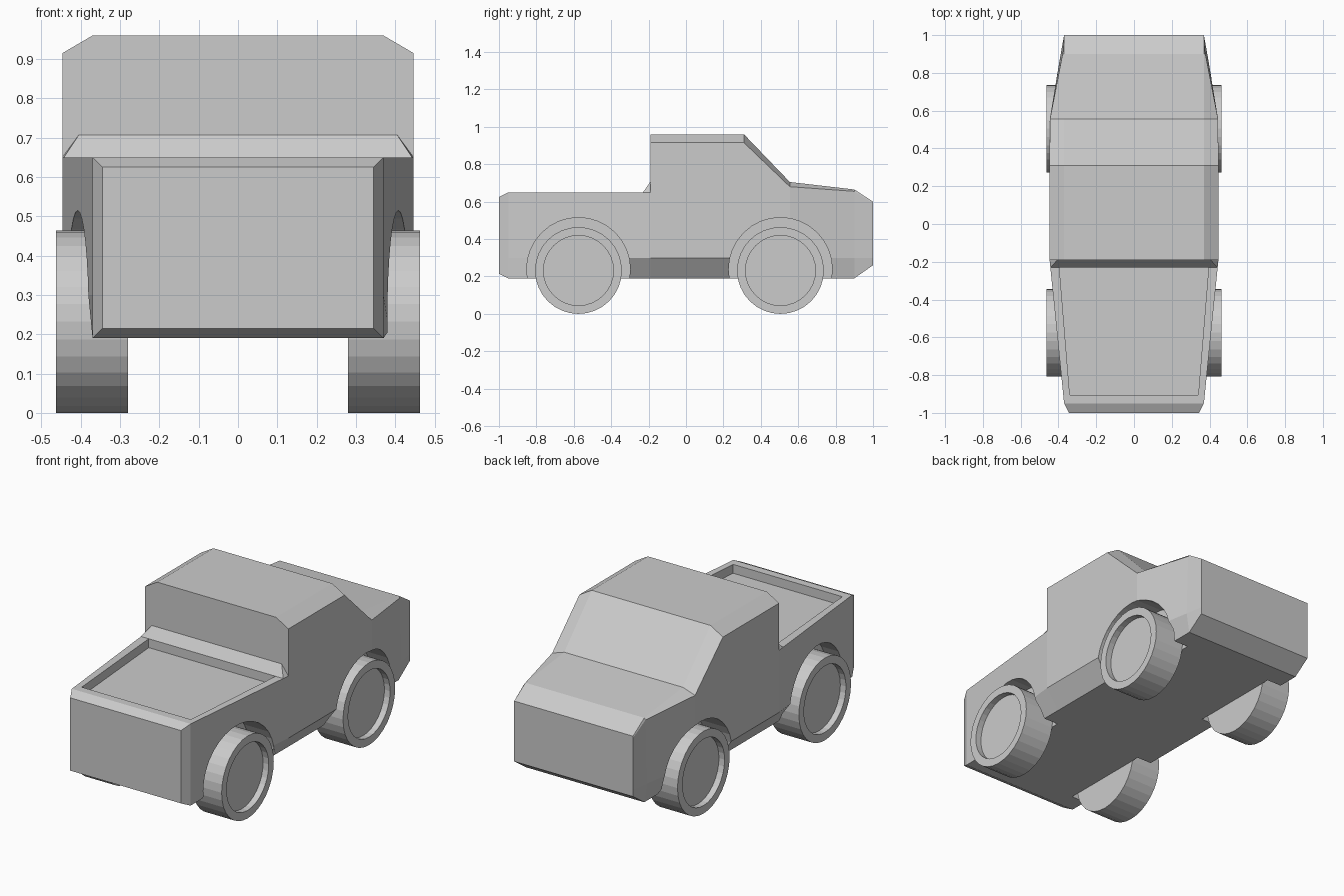
import bpy, bmesh
from math import pi
from mathutils import Matrix

if "Cube" in bpy.data.objects:
    bpy.data.objects.remove(bpy.data.objects["Cube"])

grey = bpy.data.materials.new("plain_grey")
grey.use_nodes = True
grey.diffuse_color = (0.6, 0.6, 0.6, 1)
grey.node_tree.nodes["Principled BSDF"].inputs["Base Color"].default_value = (0.6, 0.6, 0.6, 1)


def make(name, bm, smooth=False):
    bmesh.ops.recalc_face_normals(bm, faces=bm.faces[:])
    mesh = bpy.data.meshes.new(name)
    bm.to_mesh(mesh)
    bm.free()
    mesh.materials.append(grey)
    ob = bpy.data.objects.new(name, mesh)
    bpy.context.scene.collection.objects.link(ob)
    return ob


def loft(name, stations):
    """Each station is y followed by (half width, z) pairs from bottom to top."""
    bm = bmesh.new()
    rings = []
    for y, pairs in stations:
        right = [bm.verts.new((w, y, z)) for w, z in pairs]
        left = [bm.verts.new((-w, y, z)) for w, z in reversed(pairs)]
        rings.append(right + left)
    n = len(rings[0])
    for a, b in zip(rings, rings[1:]):
        for i in range(n):
            j = (i + 1) % n
            bm.faces.new((a[i], a[j], b[j], b[i]))
    bm.faces.new(rings[0])
    bm.faces.new(rings[-1])
    return make(name, bm)


def cut(target, cutter):
    cutter.hide_render = True
    mod = target.modifiers.new("cut", 'BOOLEAN')
    mod.operation = 'DIFFERENCE'
    mod.solver = 'EXACT'
    mod.object = cutter
    bpy.context.view_layer.update()
    graph = bpy.context.evaluated_depsgraph_get()
    mesh = bpy.data.meshes.new_from_object(target.evaluated_get(graph))
    target.modifiers.clear()
    target.data = mesh
    bpy.data.objects.remove(cutter)


def arch_cutter(side, y):
    bm = bmesh.new()
    place = Matrix.Translation((side * 0.44, y, 0.238)) @ Matrix.Rotation(pi / 2, 4, 'Y')
    bmesh.ops.create_cone(bm, cap_ends=True, segments=32, radius1=0.277,
                          radius2=0.277, depth=0.32, matrix=place)
    return make("arch_cutter", bm)


def wheel(name, side, y):
    bm = bmesh.new()
    place = Matrix.Translation((side * 0.3715, y, 0.232)) @ Matrix.Rotation(side * pi / 2, 4, 'Y')
    bmesh.ops.create_cone(bm, cap_ends=True, segments=32, radius1=0.232,
                          radius2=0.232, depth=0.183, matrix=place)
    # Recessed hub on the outer face
    bm.faces.ensure_lookup_table()
    outer = max(bm.faces, key=lambda f: side * f.calc_center_median().x)
    bmesh.ops.inset_region(bm, faces=[outer], thickness=0.045)
    hub = bmesh.ops.extrude_face_region(bm, geom=[outer])["geom"]
    verts = [v for v in hub if isinstance(v, bmesh.types.BMVert)]
    bmesh.ops.translate(bm, verts=verts, vec=(-side * 0.035, 0, 0))
    if outer.is_valid:
        bmesh.ops.delete(bm, geom=[outer], context='FACES_ONLY')
    return make(name, bm)


# Cargo bed with rounded-off end
bed = loft("cargo_bed", [
    (-1.0, [(0.345, 0.215), (0.345, 0.3), (0.345, 0.625)]),
    (-0.95, [(0.37, 0.19), (0.37, 0.3), (0.37, 0.65)]),
    (-0.19, [(0.37, 0.19), (0.447, 0.3), (0.447, 0.65)]),
])
cut(bed, loft("bed_cutter", [
    (-0.905, [(0.34, 0.6), (0.34, 0.75)]),
    (-0.23, [(0.395, 0.6), (0.395, 0.75)]),
]))

# Cab, windscreen and bonnet
cab = loft("cab_and_bonnet", [
    (-0.19, [(0.37, 0.19), (0.447, 0.3), (0.447, 0.915), (0.37, 0.96)]),
    (0.31, [(0.37, 0.19), (0.447, 0.3), (0.447, 0.915), (0.37, 0.96)]),
    (0.555, [(0.37, 0.19), (0.447, 0.3), (0.445, 0.68), (0.37, 0.705)]),
    (0.9, [(0.37, 0.19), (0.388, 0.3), (0.378, 0.655), (0.37, 0.665)]),
    (1.0, [(0.37, 0.26), (0.37, 0.3), (0.37, 0.59), (0.37, 0.6)]),
])

# Sloped ridge between bed and cab
bm = bmesh.new()
for s in (-1, 1):
    for co in ((0.443, -0.23, 0.65), (0.405, -0.19, 0.707), (0.447, -0.19, 0.65)):
        bm.verts.new((s * co[0], co[1], co[2]))
bmesh.ops.convex_hull(bm, input=bm.verts[:])
make("cab_ridge", bm)

# Wheel arches and wheels
for body, end, y in ((bed, "bed", -0.575), (cab, "bonnet", 0.505)):
    for side, label in ((1, "left"), (-1, "right")):
        cut(body, arch_cutter(side, y))
        wheel(f"{end}_wheel_{label}", side, y)
